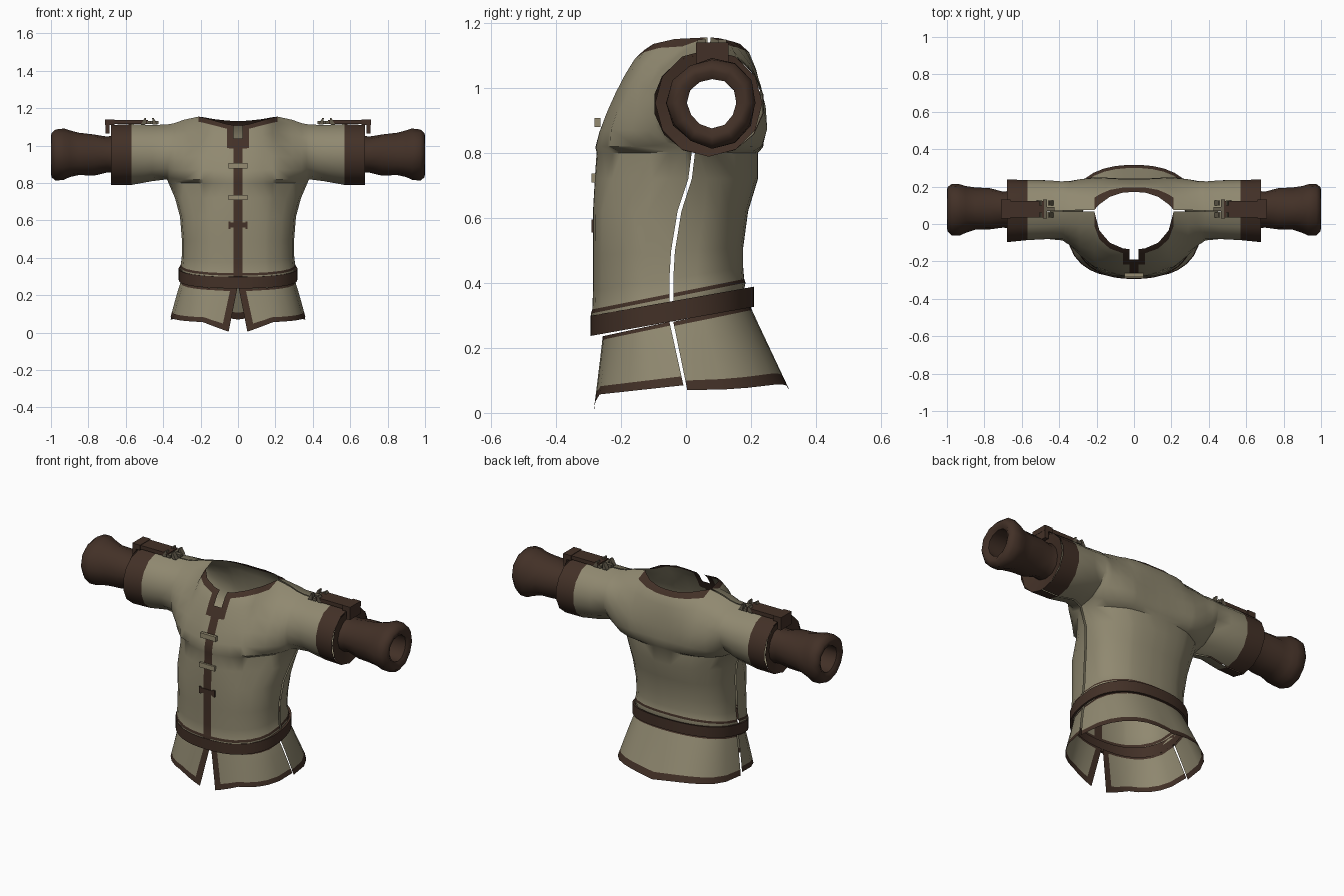
import bpy, bmesh, math
from mathutils import Vector

if "Cube" in bpy.data.objects:
    bpy.data.objects.remove(bpy.data.objects["Cube"])


def make_mat(name, rgb):
    m = bpy.data.materials.new(name)
    m.diffuse_color = (*rgb, 1)
    m.use_nodes = True
    m.node_tree.nodes["Principled BSDF"].inputs["Base Color"].default_value = m.diffuse_color
    return m


CLOTH = make_mat("olive cloth", (0.28, 0.25, 0.163))
LEATHER = make_mat("dark leather", (0.055, 0.03, 0.02))
CLASP = make_mat("pale clasp", (0.30, 0.26, 0.165))
METAL = make_mat("dull buckle", (0.13, 0.11, 0.075))


def add_grid(bm, cols, mat=lambda i, j: 0, flip=False, skip=lambda i, j: False, wrap=False):
    """Quad surface through columns of points."""
    vs = [[bm.verts.new(p) for p in c] for c in cols]
    n = len(cols[0])
    for i in range(len(cols) - 1):
        for j in range(n if wrap else n - 1):
            if skip(i, j):
                continue
            k = (j + 1) % n
            q = [vs[i][j], vs[i][k], vs[i + 1][k], vs[i + 1][j]]
            f = bm.faces.new(q[::-1] if flip else q)
            f.material_index = mat(i, j)


def finish(name, bm, mats, mirror=True):
    bmesh.ops.remove_doubles(bm, verts=bm.verts, dist=0.0003)
    me = bpy.data.meshes.new(name)
    bm.to_mesh(me)
    bm.free()
    for m in mats:
        me.materials.append(m)
    ob = bpy.data.objects.new(name, me)
    bpy.context.collection.objects.link(ob)
    if mirror:
        mod = ob.modifiers.new("mirror", 'MIRROR')
        mod.merge_threshold = 0.001
    return ob


def box(bm, center, size):
    r = bmesh.ops.create_cube(bm, size=1)
    for v in r['verts']:
        v.co = Vector(center) + Vector([a * b for a, b in zip(v.co, size)])
    return r['verts']


def oval(u, p=2.4):
    return max(0.0, 1 - u ** p) ** (1 / p)


# Shirt stations: x, top y, top z, bottom y, bottom z, bulge
FRONT = [
    (0, -.135, 1.11, -.275, .80, -.025), (.025, -.135, 1.11, -.275, .80, -.025),
    (.06, -.13, 1.115, -.272, .80, -.028), (.13, -.10, 1.135, -.255, .80, -.035),
    (.185, -.035, 1.15, -.225, .80, -.06), (.212, .066, 1.155, -.20, .80, -.105),
    (.29, .067, 1.138, -.11, .80, -.115), (.34, .068, 1.12, -.05, .805, -.115),
    (.368, .068, 1.115, -.005, .815, -.125), (.38, .068, 1.113, .02, .82, -.13),
    (.46, .068, 1.11, .066, .81, -.15), (.57, .068, 1.115, .068, .79, -.157),
    (.68, .068, 1.11, .068, .79, -.168)]
BACK = [
    (0, .17, 1.132, .222, .80, .04), (.025, .17, 1.132, .222, .80, .04),
    (.06, .168, 1.134, .22, .80, .042), (.13, .145, 1.142, .212, .80, .06),
    (.185, .105, 1.152, .20, .80, .085), (.212, .076, 1.155, .19, .80, .103),
    (.29, .074, 1.138, .145, .80, .125), (.34, .073, 1.12, .09, .805, .15),
    (.368, .073, 1.115, .05, .815, .17), (.38, .073, 1.113, .03, .82, .175),
    (.46, .073, 1.11, .074, .81, .163), (.57, .073, 1.115, .073, .79, .165),
    (.68, .073, 1.11, .073, .79, .168)]
# Waist rows: z, half width, side seam y, front depth, back depth, oval blend, tilt
WAIST = [
    (.72, .337, 0, .28, .215, .5, 0), (.62, .31, -.02, .26, .205, 1, 0),
    (.50, .30, -.04, .24, .21, 1, .05), (.42, .30, -.045, .235, .215, 1, .15),
    (.376, .305, -.045, .237, .218, 1, .2), (.364, .31, -.045, .242, .222, 1, .2),
    (.33, .303, -.045, .235, .215, 1, .2)]
STEPS = [0, .18, .32, .44, .56, .7, .85, 1]
ARMPIT = 9


def shirt_panel(name, stations, s):
    bm = bmesh.new()
    upper = []
    for x, yt, zt, yb, zb, amp in stations:
        col = []
        for t in STEPS:
            k = (1 - math.cos(math.pi * t)) / 2
            col.append((x, yt + (yb - yt) * k + amp * math.sin(math.pi * t), zt + (zb - zt) * k))
        upper.append(col)

    def trim(i, j):
        cuff = i >= 11
        collar = j == 0 and i < 5
        placket = s < 0 and (i == 0 or (i == 1 and j < 3))
        return int(cuff or collar or placket)

    add_grid(bm, upper, trim, s > 0, lambda i, j: s < 0 and i == 0 and j < 2)
    lower = []
    for x, _, _, yb, zb, _ in stations[:ARMPIT + 1]:
        col, u = [(x, yb, zb)], x / .38
        for z, hw, seam, df, db, w, tilt in WAIST:
            ye = seam + s * (.006 + (df if s < 0 else db) * oval(u))
            y = yb * (1 - w) + ye * w
            # keep the placket width constant
            col.append((x if x < .05 else u * hw, y, z + tilt * y))
        lower.append(col)
    add_grid(bm, lower, lambda i, j: int((s < 0 and i == 0) or j == 5), s > 0)
    return finish(name, bm, [CLOTH, LEATHER])


shirt_panel("shirt_front", FRONT, -1)
shirt_panel("shirt_back", BACK, 1)


# Flared skirt below the belt, split at the front and sides
def skirt_panel(name, s):
    bm = bmesh.new()
    cols = []
    for u in [0, .12, .28, .45, .6, .75, .87, .96, 1]:
        e = oval(u)
        hem = .085 - .03 * e - .05 * max(0, 1 - u / .45) if s < 0 else .07 + .018 * math.sin(math.pi * u)
        col = []
        for t in [0, .06, .3, .6, .86, 1]:
            gap = .004 + .046 * t if s < 0 else 0
            hw = .303 + .057 * t ** .9
            seam = -.045 + .043 * t
            edge = -.25 - .027 * t if s < 0 else .19 + .12 * t
            y = seam + s * .006 + (edge - seam) * e
            ytop = -.045 + ((-.25 if s < 0 else .19) + .045) * e
            top = .29 + .217 * ytop
            col.append((gap + (hw - gap) * u, y, top + (hem - top) * t))
        cols.append(col)
    add_grid(bm, cols, lambda i, j: int(j in (0, 4) or (s < 0 and i == 0)), s > 0)
    return finish(name, bm, [CLOTH, LEATHER])


skirt_panel("skirt_front", -1)
skirt_panel("skirt_back", 1)

# Tilted belt
bm = bmesh.new()
cols = []
for n in range(25):
    a = math.pi * n / 24
    cx, cy = math.sin(a), -math.cos(a)
    ex, ey = abs(cx) ** .85, math.copysign(abs(cy) ** .85, cy)
    col = []
    for off, dz in [(.002, .031), (.014, .031), (.014, -.031), (.002, -.031)]:
        y = -.04 + ey * ((.24 if cy < 0 else .235) + off)
        col.append((ex * (.303 + off) if 0 < n < 24 else 0, y, .32 + .178 * y + dz))
    cols.append(col)
add_grid(bm, cols, wrap=True)
finish("belt", bm, [LEATHER])

# Forearm wraps: tube with a rolled, open end
bm = bmesh.new()
cols = []
for x, r in [(.68, .165), (.665, .10), (.70, .096), (.77, .11), (.85, .113), (.90, .125),
             (.93, .137), (.975, .137), (.997, .118), (1.0, .10), (.985, .076), (.94, .078), (.69, .08)]:
    ring = []
    for k in range(12):
        a = 2 * math.pi * k / 12
        rr = r * (1 + .035 * math.sin(3 * a + x * 25)) if r < .15 else r
        ring.append((x, .08 + rr * math.cos(a) - (.01 if r > .15 else 0), .953 + rr * math.sin(a)))
    cols.append(ring)
add_grid(bm, cols, wrap=True, flip=True)
finish("forearm_wrap", bm, [LEATHER])

# Shoulder straps folding over the cuff edge
bm = bmesh.new()
box(bm, (.585, .08, 1.126), (.21, .088, .022))
box(bm, (.685, .08, 1.125), (.05, .10, .03))
box(bm, (.698, .08, 1.095), (.022, .10, .06))
finish("shoulder_strap", bm, [LEATHER])

# Cross-shaped strap buckles with raised points
bm = bmesh.new()
box(bm, (.475, .08, 1.123), (.10, .022, .016))
box(bm, (.475, .08, 1.123), (.022, .10, .016))
for sx in (-1, 1):
    for sy in (-1, 1):
        vs = box(bm, (.475 + sx * .032, .08 + sy * .032, 1.13), (.026, .026, .036))
        for v in vs:
            if v.co.z > 1.13:
                v.co.x = .475 + sx * .02 + (v.co.x - .475 - sx * .032) * .3
finish("strap_buckle", bm, [METAL])

# Front clasps
for name, z, mat, w in [("upper_clasp", .893, CLASP, .10), ("middle_clasp", .722, CLASP, .10),
                        ("lower_clasp", .575, LEATHER, .10)]:
    bm = bmesh.new()
    y = -.272 if z > .85 else -.281
    box(bm, (0, y, z), (w, .018, .028))
    if mat is LEATHER:
        for sx in (-1, 1):
            box(bm, (sx * .045, y, z), (.012, .02, .04))
    finish(name, bm, [mat], mirror=False)

# Smooth cloth, crisp edges on hard parts
for ob in bpy.context.scene.objects:
    ob.select_set(True)
    bpy.context.view_layer.objects.active = ob
bpy.ops.object.shade_smooth_by_angle(angle=math.radians(45))
